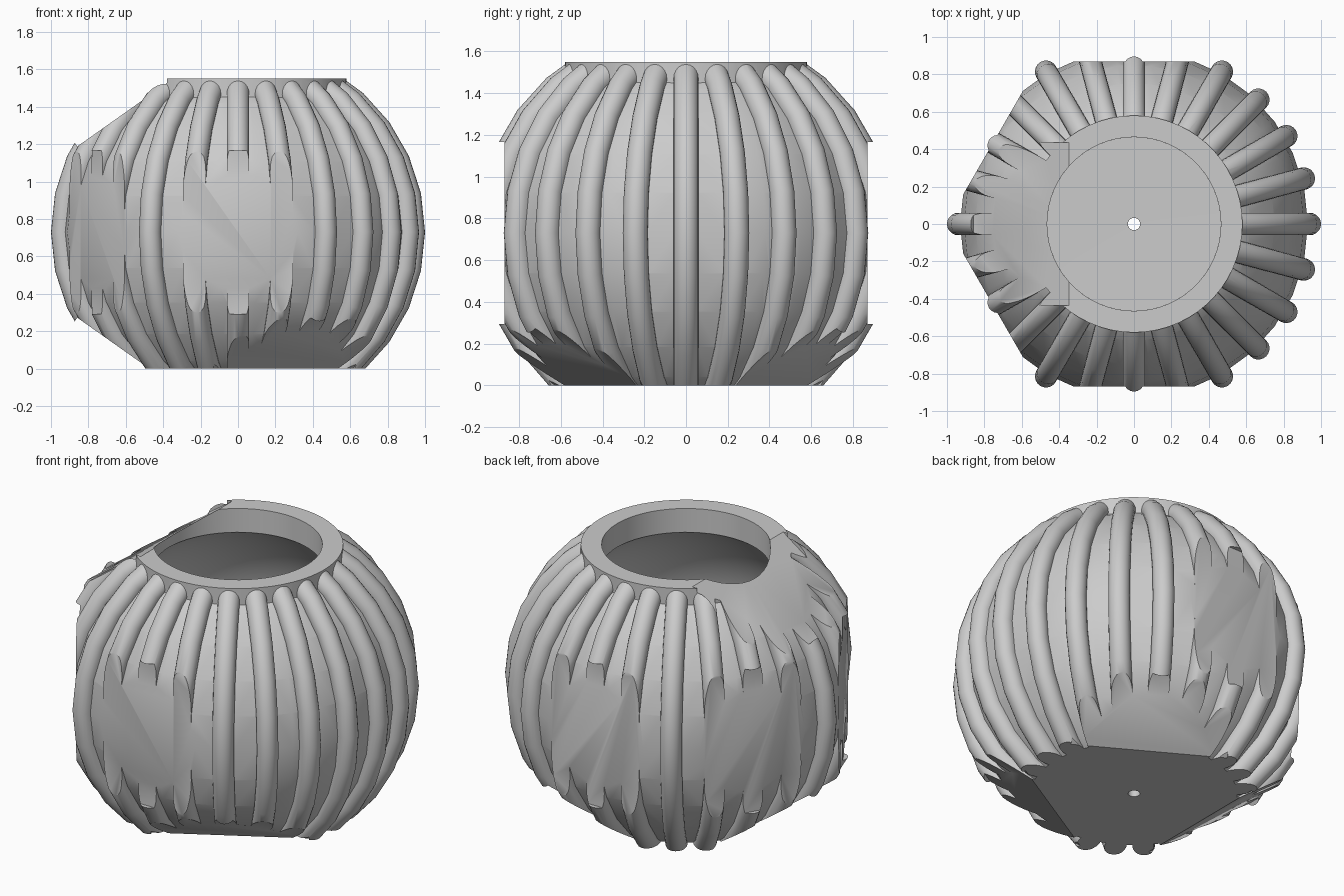
import bpy, bmesh
from math import sin, cos, pi, radians
from mathutils import Vector, Matrix

MID = 0.73            # height of the widest point
TOP = 1.55
BODY_R, RIB_PATH_R, RIB_R = 0.93, 0.94, 0.06
BORE_R, CAVITY_R, RING_R = 0.465, 0.82, 0.58
FACE_DIST, FACE_HALF = 0.87, 0.437

if "Cube" in bpy.data.objects:
    bpy.data.objects.remove(bpy.data.objects["Cube"])

grey = bpy.data.materials.new("plain grey")
grey.use_nodes = True
COLOUR = (0.6, 0.6, 0.6, 1)
grey.diffuse_color = COLOUR
grey.node_tree.nodes["Principled BSDF"].inputs["Base Color"].default_value = COLOUR


def finish(name, bm):
    bmesh.ops.recalc_face_normals(bm, faces=bm.faces)
    mesh = bpy.data.meshes.new(name)
    bm.to_mesh(mesh)
    bm.free()
    mesh.materials.append(grey)
    obj = bpy.data.objects.new(name, mesh)
    bpy.context.collection.objects.link(obj)
    return obj


def revolve(name, profile, steps):
    """Closed solid from a (radius, z) profile that starts and ends on the axis."""
    bm = bmesh.new()
    rings = []
    for r, z in profile:
        count = steps if r > 1e-6 else 1
        rings.append([bm.verts.new((r * cos(2 * pi * i / steps), r * sin(2 * pi * i / steps), z))
                      for i in range(count)])
    for a, b in zip(rings, rings[1:]):
        for i in range(steps):
            j = (i + 1) % steps
            quad = [a[i % len(a)], a[j % len(a)], b[j % len(b)], b[i % len(b)]]
            bm.faces.new(list(dict.fromkeys(quad)))
    return finish(name, bm)


def arc(radius, angles):
    return [(radius * cos(radians(a)), MID + radius * sin(radians(a))) for a in angles]


def box(name, size, matrix):
    bm = bmesh.new()
    bmesh.ops.create_cube(bm, size=1, matrix=matrix @ Matrix.Diagonal((*size, 1)))
    return finish(name, bm)


def combine(target, other, operation):
    mod = target.modifiers.new(other.name, 'BOOLEAN')
    mod.operation = operation
    mod.solver = 'EXACT'
    mod.object = other
    bpy.context.view_layer.objects.active = target
    bpy.ops.object.modifier_apply(modifier=mod.name)
    bpy.data.objects.remove(other)


# Faceted round body
pot = revolve("ribbed_pot", [(0, MID - BODY_R)] + arc(BODY_R, range(-84, 85, 12)) + [(0, MID + BODY_R)], 30)

# Ribs: round bars bent along the meridians
SIDES, RIBS = 20, 24
bm = bmesh.new()
for n in range(RIBS):
    turn = Matrix.Rotation(2 * pi * n / RIBS, 3, 'Z')
    rings = []
    for lat in range(-60, 61, 12):
        out = Vector((cos(radians(lat)), 0, sin(radians(lat))))
        ring = []
        for k in range(SIDES):
            t = 2 * pi * k / SIDES
            p = out * (RIB_PATH_R + RIB_R * cos(t)) + Vector((0, RIB_R * sin(t), MID))
            ring.append(bm.verts.new(turn @ p))
        rings.append(ring)
    for a, b in zip(rings, rings[1:]):
        for k in range(SIDES):
            m = (k + 1) % SIDES
            bm.faces.new((a[k], a[m], b[m], b[k]))
    bm.faces.new(rings[0][::-1])
    bm.faces.new(rings[-1])
combine(pot, finish("ribs", bm), 'UNION')

# Rim collar
combine(pot, revolve("rim", [(0, 1.3), (RING_R, 1.3), (RING_R, 1.8), (0, 1.8)], 60), 'UNION')

# Level top and base
for name, z in (("top_trim", TOP + 0.5), ("base_trim", -0.5)):
    combine(pot, box(name, (3, 3, 1), Matrix.Translation((0, 0, z))), 'DIFFERENCE')

# Round cavity with flat floor, neck bore and drain hole
cavity = [(0, 0.05)] + arc(CAVITY_R, [-55.5 + 111 * i / 20 for i in range(21)])
cavity += [(BORE_R, 1.8), (0, 1.8)]
combine(pot, revolve("cavity", cavity, 60), 'DIFFERENCE')
combine(pot, revolve("drain_hole", [(0, -0.2), (0.033, -0.2), (0.033, 0.3), (0, 0.3)], 24), 'DIFFERENCE')

# Square flats where neighbouring pots would touch: (azimuth, elevation)
TILT = 54.74
flats = [(a, 0) for a in (90, 150, 210, 270)]
flats += [(180, TILT)] + [(a, -TILT) for a in (60, 180, 300)]
for azimuth, elevation in flats:
    place = (Matrix.Translation((0, 0, MID))
             @ Matrix.Rotation(radians(azimuth), 4, 'Z')
             @ Matrix.Rotation(radians(-elevation), 4, 'Y')
             @ Matrix.Translation((FACE_DIST + 0.25, 0, 0)))
    combine(pot, box("flat", (0.5, 2 * FACE_HALF, 2 * FACE_HALF), place), 'DIFFERENCE')

# Smooth curves, sharp cuts
bpy.ops.object.select_all(action='DESELECT')
pot.select_set(True)
bpy.context.view_layer.objects.active = pot
bpy.ops.object.shade_smooth_by_angle(angle=radians(30))
